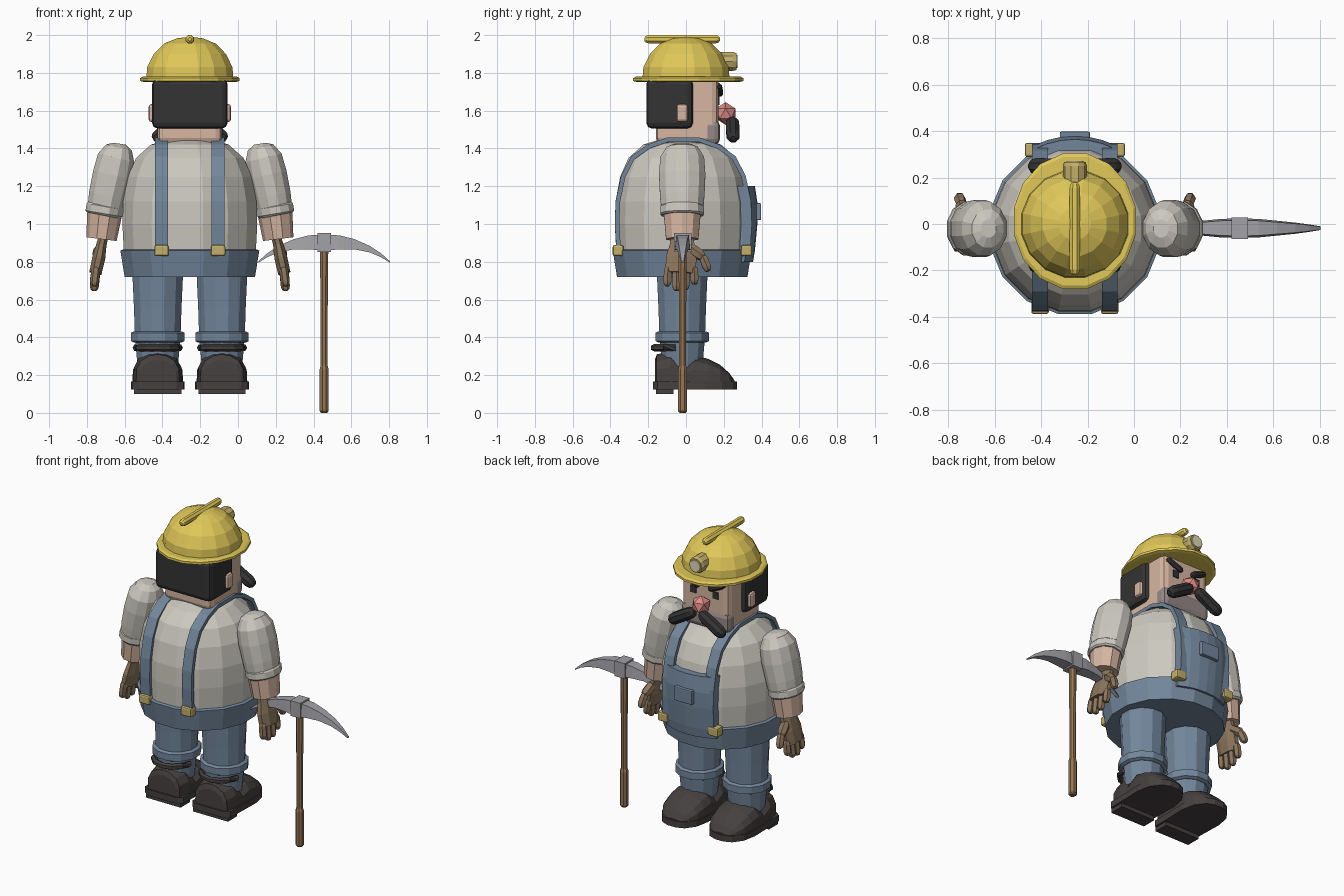
import bpy, bmesh
from math import sin, cos, pi, sqrt
from mathutils import Vector as V

if "Cube" in bpy.data.objects:
    bpy.data.objects.remove(bpy.data.objects["Cube"])

CX, CY = -0.255, -0.02


def material(name, r, g, b):
    m = bpy.data.materials.new(name)
    m.diffuse_color = (r, g, b, 1)
    m.use_nodes = True
    m.node_tree.nodes["Principled BSDF"].inputs["Base Color"].default_value = m.diffuse_color
    return m


YELLOW = material("helmet_yellow", .75, .58, .10)
DENIM = material("denim", .17, .24, .33)
SHIRT = material("shirt_cloth", .60, .58, .52)
SKIN = material("skin", .68, .47, .36)
DARK = material("hair_dark", .035, .033, .035)
BOOT = material("boot_leather", .06, .052, .05)
GLOVE = material("glove", .26, .18, .11)
WOOD = material("wood", .30, .18, .09)
PINK = material("nose_pink", .72, .26, .24)
BRASS = material("brass", .55, .43, .15)
STEEL = material("steel", .36, .36, .39)
STUBBLE = material("stubble", .30, .25, .24)
LENS = material("lens", .75, .70, .48)


def finish(name, bm, mat):
    bmesh.ops.recalc_face_normals(bm, faces=bm.faces)
    me = bpy.data.meshes.new(name)
    bm.to_mesh(me)
    bm.free()
    me.materials.append(mat)
    ob = bpy.data.objects.new(name, me)
    bpy.context.collection.objects.link(ob)
    return ob


def loft(name, rings, mat):
    """Skin a list of equal-length closed rings and cap both ends."""
    bm = bmesh.new()
    vs = [[bm.verts.new(p) for p in r] for r in rings]
    n = len(vs[0])
    for a, b in zip(vs, vs[1:]):
        for i in range(n):
            bm.faces.new((a[i], a[(i + 1) % n], b[(i + 1) % n], b[i]))
    bm.faces.new(vs[0])
    bm.faces.new(vs[-1])
    return finish(name, bm, mat)


def lathe(name, prof, n, x, y, mat, sy=1.0):
    ang = [2 * pi * (i + .5) / n for i in range(n)]
    return loft(name, [[(x + r * cos(a), y + r * sy * sin(a), z) for a in ang] for r, z in prof], mat)


def tube(name, pts, radii, n, mat, flat=1.0):
    """Tube along a path; flat scales the radius across the y axis."""
    pts = [V(p) for p in pts]
    rings = []
    for i, (p, r) in enumerate(zip(pts, radii)):
        t = (pts[min(i + 1, len(pts) - 1)] - pts[max(i - 1, 0)]).normalized()
        u = (V((0, 1, 0)) if abs(t.y) < .9 else V((0, 0, 1)))
        u = (u - t * u.dot(t)).normalized()
        w = t.cross(u)
        rings.append([p + u * r * cos(2 * pi * (k + .5) / n) + w * r * flat * sin(2 * pi * (k + .5) / n)
                      for k in range(n)])
    return loft(name, rings, mat)


def capsule(name, a, b, r, mat, n=8):
    a, b = V(a), V(b)
    d = (b - a).normalized() * r
    return tube(name, [a, a + d * .35, a + d, b - d, b - d * .35, b],
                [r * .4, r * .8, r, r, r * .8, r * .4], n, mat)


def box(name, lo, hi, mat, bevel=0.0):
    lo, hi = V(lo), V(hi)
    bm = bmesh.new()
    bmesh.ops.create_cube(bm, size=1)
    for v in bm.verts:
        v.co = V([(lo[i] + hi[i]) / 2 + v.co[i] * (hi[i] - lo[i]) for i in range(3)])
    if bevel:
        bmesh.ops.bevel(bm, geom=bm.edges[:], offset=bevel, segments=2, profile=.5, affect='EDGES')
    return finish(name, bm, mat)


# Helmet
lathe("helmet_dome", [(.235, 1.77), (.23, 1.83), (.195, 1.90), (.14, 1.955), (.07, 1.983), (.01, 1.99)],
      16, CX, 0, YELLOW)
lathe("helmet_brim", [(.25, 1.752), (.268, 1.757), (.268, 1.772), (.255, 1.78)], 16, CX, .012, YELLOW, 1.11)
capsule("helmet_ridge", (CX, -.22, 1.978), (CX, .18, 1.978), .024, YELLOW)
tube("lamp_body", [(CX, .12, 1.86), (CX, .25, 1.86), (CX, .268, 1.86)], [.052, .052, .046], 10, BRASS)
tube("lamp_lens", [(CX, .26, 1.86), (CX, .272, 1.86)], [.04, .036], 10, LENS)

# Head
box("head", (CX - .17, -.16, 1.42), (CX + .17, .172, 1.79), SKIN, .035)
box("hair", (CX - .2, -.21, 1.505), (CX + .2, .037, 1.77), DARK, .03)
box("chin_stubble", (CX - .173, .09, 1.42), (CX + .173, .18, 1.55), STUBBLE, .03)
bm = bmesh.new()
bmesh.ops.create_icosphere(bm, subdivisions=1, radius=.06)
for v in bm.verts:
    v.co += V((CX, .21, 1.585))
finish("nose", bm, PINK)
for s in (-1, 1):
    capsule("moustache", (CX + s * .02, .245, 1.55), (CX + s * .195, .25, 1.45), .038, DARK)
    capsule("eyebrow", (CX + s * .035, .18, 1.685), (CX + s * .145, .17, 1.735), .02, DARK)
    box("eye", (CX + s * .08 - .02, .16, 1.63), (CX + s * .08 + .02, .178, 1.675), DARK)
    box("ear", (CX + s * .2 - .018, -.05, 1.54), (CX + s * .2 + .018, .01, 1.635), SKIN, .015)

# Torso and waistband
BODY = [(.355, .83), (.364, 1.0), (.36, 1.12), (.335, 1.25), (.29, 1.35), (.21, 1.42), (.1, 1.455)]
lathe("shirt", BODY, 16, CX, CY, SHIRT)
lathe("waistband", [(.352, .72), (.375, .86), (.36, .865)], 16, CX, CY, DENIM)


def wall(z, x, off):
    for (r0, z0), (r1, z1) in zip(BODY, BODY[1:]):
        if z <= z1:
            break
    r = r0 + (r1 - r0) * (z - z0) / (z1 - z0) + off
    return sqrt(max(r * r - x * x, 0))


# Bib with pocket
XS = [-.18, -.12, -.06, 0, .06, .12, .18]
rings = []
for z, r in ((.80, .375), (.86, .385), (1.0, .398), (1.1, .4), (1.2, .385)):
    arc = [(x, sqrt(r * r - x * x)) for x in XS]
    rings.append([(CX + x, CY + y, z) for x, y in arc] +
                 [(CX + x, CY + y - .05, z) for x, y in arc[::-1]])
loft("bib", rings, DENIM)
box("bib_pocket", (CX - .065, .365, 1.02), (CX + .065, .398, 1.11), DENIM, .006)

# Shoulder straps and buckles
ZS = [.85, 1.0, 1.12, 1.25, 1.35, 1.41]
path = [(-wall(z, .15, .012), z) for z in ZS]
path += [(-.08, 1.445), (.08, 1.445)] + [(-y, z) for y, z in path[::-1]]
for s in (-1, 1):
    rings = []
    for i, (y, z) in enumerate(path):
        a, b = path[max(i - 1, 0)], path[min(i + 1, len(path) - 1)]
        t = V((b[0] - a[0], b[1] - a[1])).normalized()
        ny, nz = -t.y * .012, t.x * .012
        x0 = CX + s * .15
        rings.append([(x0 + dx, CY + y + k * ny + (.012 if y > 0 else 0), z + k * nz)
                      for dx, k in ((-.034, 1), (.034, 1), (.034, -1), (-.034, -1))])
    loft("strap", rings, DENIM)
    x = CX + s * .15
    box("back_buckle", (x - .038, -.388, .83), (x + .038, -.33, .888), BRASS, .01)
    x = CX + s * .18
    box("front_buckle", (x - .036, .29, .83), (x + .036, .35, .888), BRASS, .01)

# Legs and boots
for s in (-1, 1):
    x = CX + s * .17
    lathe("trouser_leg", [(.11, .24), (.125, .40), (.13, .55), (.14, .76)], 12, x, CY, DENIM)
    lathe("trouser_cuff", [(.13, .372), (.146, .38), (.146, .424), (.13, .432)], 12, x, CY, DENIM)
    # arched boot sections: y, half width, height
    rings = []
    for y, w, h in ((-.165, .10, .13), (-.155, .115, .16), (-.08, .13, .175), (-.01, .13, .11),
                    (.05, .135, .155), (.12, .135, .135), (.18, .125, .105), (.23, .095, .06), (.258, .05, .02)):
        rings.append([(x + w * cos(pi * k / 8) * (1 + .1 * sin(2 * pi * k / 8) ** 2), y,
                       .15 + h * sin(pi * k / 8) ** .7) if 0 < k < 8 else (x + w * cos(pi * k / 8), y, .15)
                      for k in range(9)])
    loft("boot_upper", rings, BOOT)
    # sole outline with rounded toe
    half = [(.10, -.175), (.137, -.15), (.137, -.07), (.142, .1), (.125, .19), (.08, .25), (.03, .27)]
    out = half + [(-a, b) for a, b in half[::-1]]
    loft("boot_sole", [[(x + a, b, z) for a, b in out] for z in (.125, .165)], BOOT)
    box("boot_heel", (x - .125, -.16, .10), (x + .125, -.065, .13), BOOT)
    # padded collar round the heel
    tube("boot_collar", [(x + .115 * cos(pi + pi * k / 6), -.055 + .115 * sin(pi + pi * k / 6), .345)
                         for k in range(7)], [.019] * 7, 6, BOOT)

# Arms and gloved hands
for s in (-1, 1):
    def P(x, y, z):
        return V((CX + s * x, y, z))

    tube("sleeve", [P(.372, CY, 1.425), P(.375, CY, 1.405), P(.39, CY, 1.35), P(.41, CY, 1.26), P(.435, CY, 1.15),
                    P(.453, CY, 1.05)], [.04, .085, .12, .127, .122, .112], 12, SHIRT, .85)
    tube("sleeve_cuff", [P(.447, CY, 1.10), P(.449, CY, 1.092), P(.455, CY, 1.055), P(.457, CY, 1.045)],
         [.11, .12, .12, .11], 12, SHIRT, .85)
    tube("forearm", [P(.448, CY, 1.08), P(.468, CY, .92)], [.105, .09], 10, SKIN, .9)
    tube("palm", [P(.455, CY, .94), P(.468, CY, .89), P(.482, CY - .005, .82), P(.50, CY - .01, .74)],
         [.065, .07, .088, .085], 8, GLOVE, .42)
    for k in range(4):
        y = -.095 + k * .046
        tip = (.67, .645, .65, .68)[k]
        capsule("finger", P(.495, y, .775), P(.508, y * 1.05, tip), .024, GLOVE, 6)
    capsule("thumb", P(.475, .015, .88), P(.492, .095, .82), .03, GLOVE, 6)
    capsule("thumb_tip", P(.488, .085, .835), P(.50, .12, .75), .025, GLOVE, 6)

# Pickaxe
PX, PY = .456, -.018
lathe("pick_handle", [(.02, .2), (.02, .5), (.024, .88)], 8, PX, PY, WOOD)
lathe("pick_grip", [(.018, 0), (.026, .01), (.026, .23), (.02, .25)], 8, PX, PY, WOOD)
box("pick_block", (PX - .036, PY - .046, .853), (PX + .036, PY + .046, .952), STEEL)
for s in (-1, 1):
    # blade sections: reach, top, bottom, half thickness
    rings = []
    for d, zt, zb, w in ((0, .943, .858, .042), (.08, .94, .866, .04), (.16, .92, .866, .032),
                         (.24, .885, .85, .024), (.30, .846, .825, .016), (.348, .803, .795, .008)):
        rings.append([(PX + s * d, PY + a, z) for a, z in ((-w, zb), (w, zb), (w * .8, zt), (-w * .8, zt))])
    loft("pick_blade", rings, STEEL)
